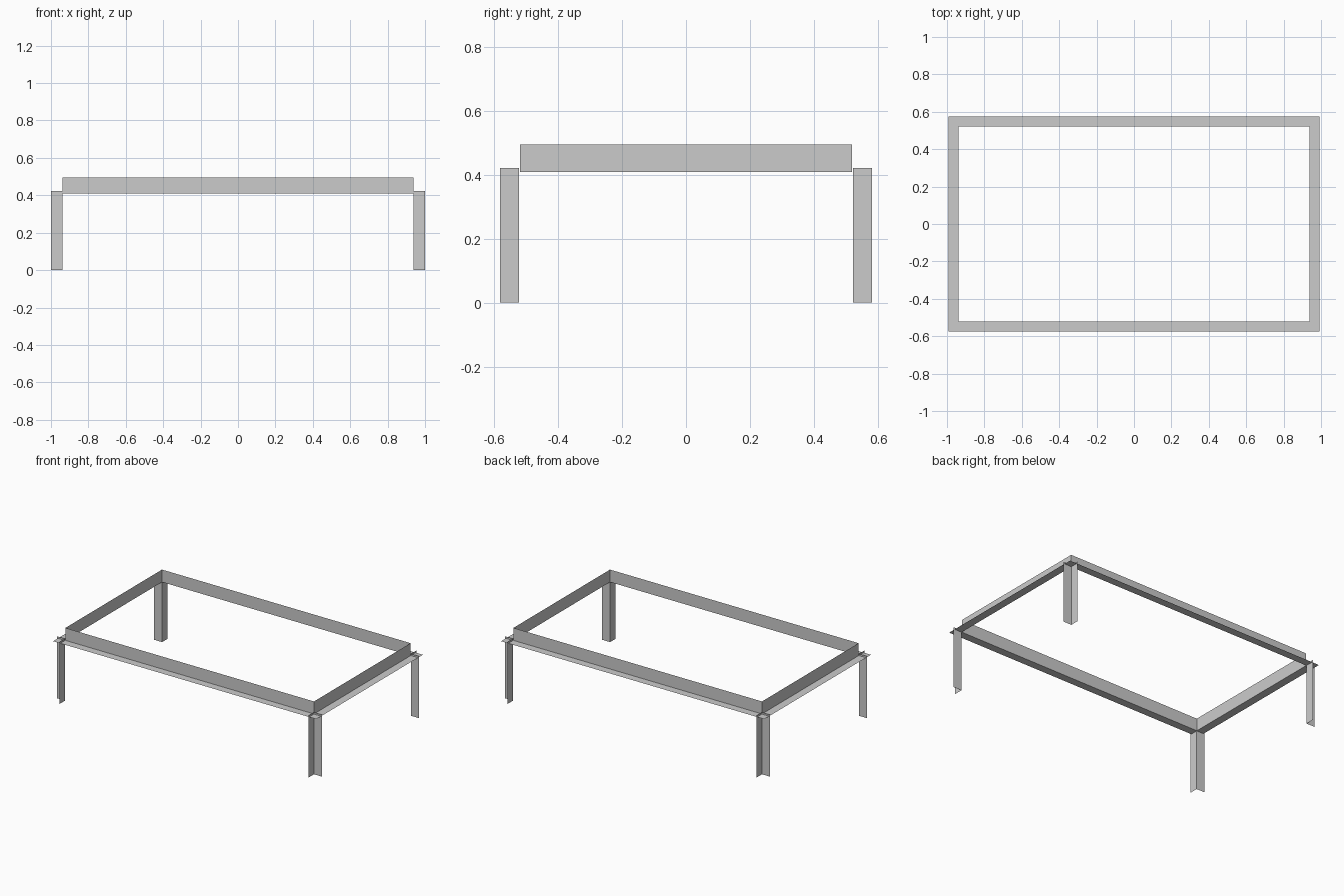
import bpy

if "Cube" in bpy.data.objects:
    bpy.data.objects.remove(bpy.data.objects["Cube"])

# Single steel colour
steel = bpy.data.materials.new("grey steel")
steel.diffuse_color = (0.6, 0.6, 0.6, 1.0)
steel.use_nodes = True
steel.node_tree.nodes["Principled BSDF"].inputs["Base Color"].default_value = steel.diffuse_color

INNER_X, INNER_Y = 0.937, 0.52     # upright face of the angle-iron frame
OUTER_X, OUTER_Y = 0.992, 0.574    # outer edge of its flat ledge
TOP, LEDGE = 0.495, 0.41
LEG_TOP = 0.422


def make_object(name, verts, faces):
    mesh = bpy.data.meshes.new(name)
    mesh.from_pydata(verts, [], faces)
    mesh.materials.append(steel)
    obj = bpy.data.objects.new(name, mesh)
    bpy.context.collection.objects.link(obj)
    return obj


def ring(x, y, z):
    return [(-x, -y, z), (x, -y, z), (x, y, z), (-x, y, z)]


# Angle-iron frame: upright wall plus outward ledge, mitred at the corners
verts = ring(INNER_X, INNER_Y, TOP) + ring(INNER_X, INNER_Y, LEDGE) + ring(OUTER_X, OUTER_Y, LEDGE)
faces = []
for level in (0, 4):
    for i in range(4):
        j = (i + 1) % 4
        faces.append((level + i, level + 4 + i, level + 4 + j, level + j))
make_object("angle_frame", verts, faces)

# Angle-iron legs: two sheets meeting at the inner corner, opening outward
for x_name, sx in (("left", -1), ("right", 1)):
    for y_name, sy in (("front", -1), ("back", 1)):
        x0, y0 = sx * 0.938, sy * 0.522
        plan = [(sx * 1.0, y0), (x0, y0), (x0, sy * 0.583)]
        if sx * sy > 0:
            plan.reverse()
        verts = [(x, y, z) for z in (0.0, LEG_TOP) for x, y in plan]
        make_object(f"{y_name}_{x_name}_leg", verts, [(0, 1, 4, 3), (1, 2, 5, 4)])
